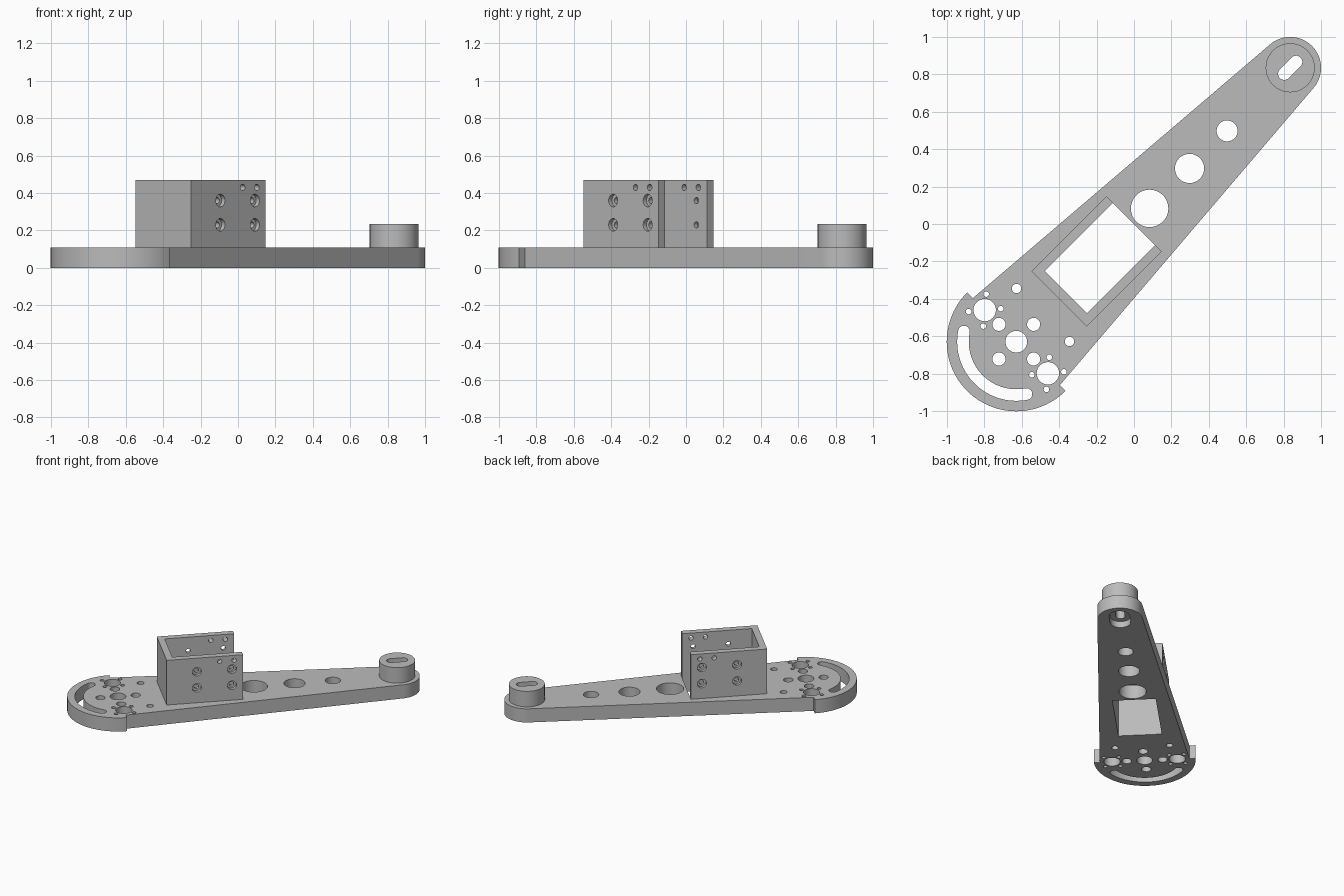
import bpy, bmesh, math
from math import sin, cos, pi, radians
from mathutils import Matrix

if "Cube" in bpy.data.objects:
    bpy.data.objects.remove(bpy.data.objects["Cube"])

grey = bpy.data.materials.new("light grey")
grey.use_nodes = True
grey.diffuse_color = (0.5, 0.5, 0.5, 1)
grey.node_tree.nodes["Principled BSDF"].inputs["Base Color"].default_value = grey.diffuse_color

# The arm is modelled along x, then turned onto the diagonal.
TURN = Matrix.Rotation(radians(45), 4, 'Z')
PLATE, BOX_TOP, BOSS_TOP = 0.11, 0.47, 0.235
DISC_X, TIP_X = -0.89, 1.181


def arc(cx, cy, r, a0, a1, n):
    return [(cx + r * cos(a0 + (a1 - a0) * i / n), cy + r * sin(a0 + (a1 - a0) * i / n))
            for i in range(n + 1)]


def circle(cx, cy, r, n=32):
    return arc(cx, cy, r, 0, 2 * pi, n)[:-1]


def slot(x0, x1, r):
    return arc(x1, 0, r, -pi / 2, pi / 2, 16) + arc(x0, 0, r, pi / 2, 3 * pi / 2, 16)


def rect(x0, x1, y):
    return [(x0, -y), (x1, -y), (x1, y), (x0, y)]


def prisms(name, polys, lo, hi, sideways=False):
    """Extrude each outline from lo to hi, upwards or across the arm."""
    bm = bmesh.new()
    for poly in polys:
        place = (lambda a, b, c: (a, c, b)) if sideways else (lambda a, b, c: (a, b, c))
        low = [bm.verts.new(place(a, b, lo)) for a, b in poly]
        high = [bm.verts.new(place(a, b, hi)) for a, b in poly]
        bm.faces.new(low)
        bm.faces.new(high)
        for i in range(len(poly)):
            j = (i + 1) % len(poly)
            bm.faces.new((low[i], low[j], high[j], high[i]))
    bmesh.ops.recalc_face_normals(bm, faces=bm.faces)
    mesh = bpy.data.meshes.new(name)
    bm.to_mesh(mesh)
    bm.free()
    mesh.materials.append(grey)
    obj = bpy.data.objects.new(name, mesh)
    bpy.context.collection.objects.link(obj)
    return obj


def activate(obj):
    bpy.ops.object.select_all(action='DESELECT')
    obj.select_set(True)
    bpy.context.view_layer.objects.active = obj


def cut(obj, polys, lo=-0.5, hi=1, sideways=False):
    cutter = prisms("cutter", polys, lo, hi, sideways)
    cutter.hide_render = True
    mod = obj.modifiers.new("holes", 'BOOLEAN')
    mod.operation, mod.solver, mod.object = 'DIFFERENCE', 'EXACT', cutter
    activate(obj)
    bpy.ops.object.modifier_apply(modifier=mod.name)
    bpy.data.objects.remove(cutter)


# Tapered arm plate with a half-disc end, stepped where it meets the taper
lean = 0.0787
outline = arc(DISC_X, 0, 0.372, pi / 2, 3 * pi / 2, 48)
outline += [(DISC_X, -0.329)]
outline += arc(TIP_X, 0, 0.165, lean - pi / 2, pi / 2 - lean, 32)
outline += [(DISC_X, 0.329)]
plate = prisms("arm_plate", [outline], 0, PLATE)

# Box window, lightening holes and mounting holes
holes = [rect(-0.516, 0, 0.159)]
holes += [circle(x, 0, r, 48) for x, r in ((0.118, 0.1), (0.42, 0.078), (0.704, 0.056))]
holes.append(circle(DISC_X, 0, 0.058))
for k in range(4):
    holes.append(circle(DISC_X + 0.131 * cos(k * pi / 2), 0.131 * sin(k * pi / 2), 0.035))
for side in (-1, 1):
    holes.append(circle(-0.688, side * 0.2, 0.025))
    holes.append(circle(DISC_X, side * 0.239, 0.06))
    holes += [circle(DISC_X + dx, side * 0.239 + dy, 0.015, 16)
              for dx in (-0.066, 0.066) for dy in (-0.055, 0.055)]

# Curved adjustment slot with round ends
a0, a1, mid, half = radians(124), radians(236), 0.285, 0.031
curved = arc(DISC_X, 0, mid + half, a0, a1, 36)
curved += arc(DISC_X + mid * cos(a1), mid * sin(a1), half, a1, a1 + pi, 12)[1:-1]
curved += arc(DISC_X, 0, mid - half, a1, a0, 36)
curved += arc(DISC_X + mid * cos(a0), mid * sin(a0), half, a0 + pi, a0 + 2 * pi, 12)[1:-1]
holes.append(curved)
tip_slot = slot(TIP_X - 0.045, TIP_X + 0.045, 0.033)
cut(plate, holes + [tip_slot])

# Recess under the tip slot
cut(plate, [slot(TIP_X - 0.045, TIP_X + 0.045, 0.075)], -0.1, 0.05)

# Raised round boss at the tip
boss = prisms("tip_boss", [circle(TIP_X, 0, 0.131, 64)], PLATE, BOSS_TOP)
cut(boss, [tip_slot])

# Three-sided servo box, open towards the tip
walls = [(0, 0.209), (-0.566, 0.209), (-0.566, -0.209), (0, -0.209),
         (0, -0.159), (-0.516, -0.159), (-0.516, 0.159), (0, 0.159)]
box = prisms("mount_box", [walls], PLATE, BOX_TOP)
bolts = [(x, z) for x in (-0.342, -0.081) for z in (0.23, 0.36)]
small = bolts + [(-0.173, 0.43), (-0.066, 0.43)]
cut(box, [circle(x, z, 0.017, 20) for x, z in small], -0.4, 0.4, True)
for lo, hi in ((-0.4, -0.184), (0.184, 0.4)):
    cut(box, [circle(x, z, 0.034, 24) for x, z in bolts], lo, hi, True)

# Turn onto the diagonal and smooth the round walls
for obj in (plate, boss, box):
    obj.data.transform(TURN)
    activate(obj)
    bpy.ops.object.shade_smooth_by_angle(angle=radians(30))
